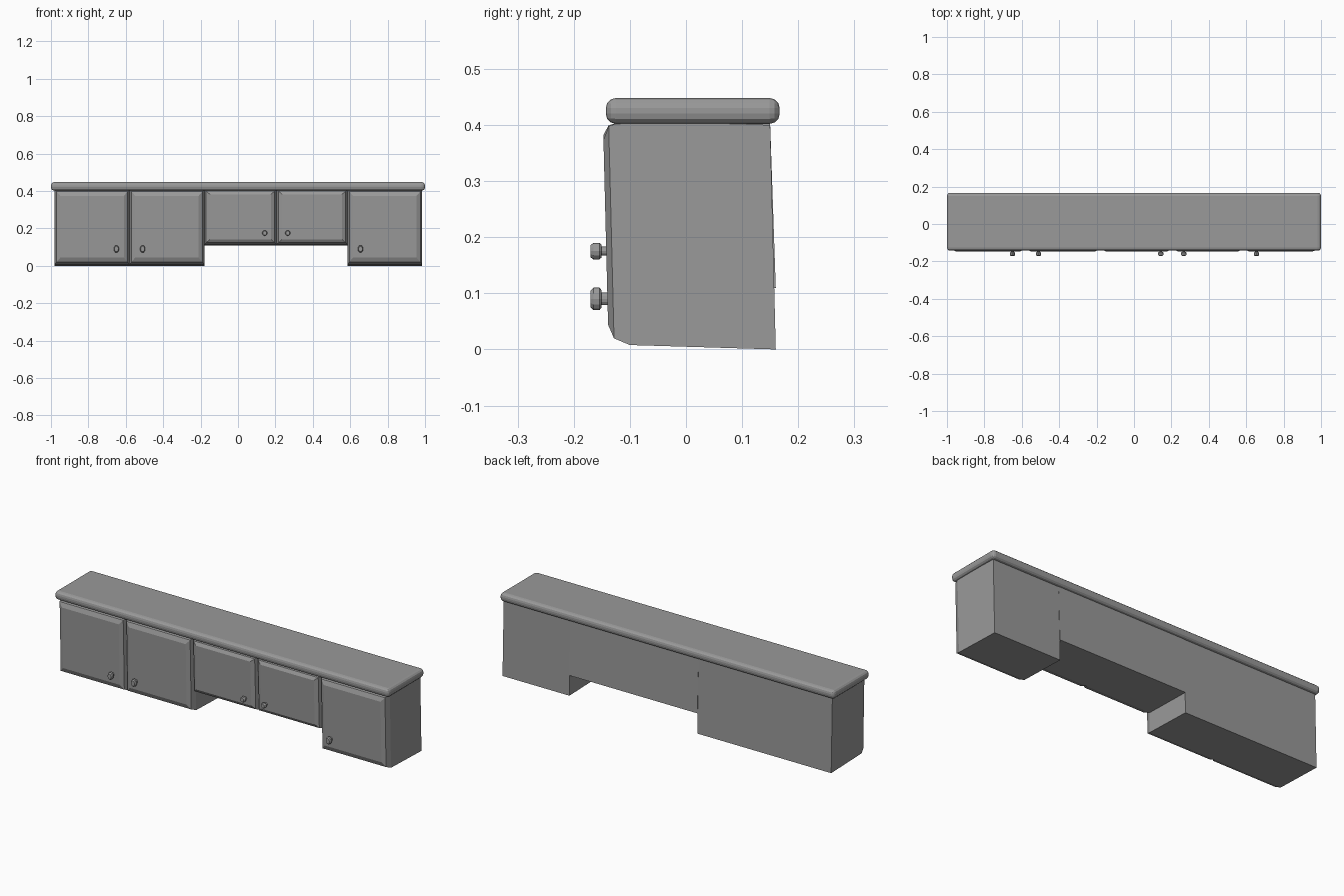
import bpy
import bmesh
from mathutils import Matrix, Vector

if "Cube" in bpy.data.objects:
    bpy.data.objects.remove(bpy.data.objects["Cube"], do_unlink=True)

GREY = (0.32, 0.32, 0.32, 1)
mat = bpy.data.materials.new("plain grey")
mat.use_nodes = True
mat.diffuse_color = GREY
mat.node_tree.nodes["Principled BSDF"].inputs["Base Color"].default_value = GREY


def finish(name, bm):
    bmesh.ops.recalc_face_normals(bm, faces=bm.faces)
    mesh = bpy.data.meshes.new(name)
    bm.to_mesh(mesh)
    bm.free()
    mesh.materials.append(mat)
    obj = bpy.data.objects.new(name, mesh)
    bpy.context.collection.objects.link(obj)
    return obj


def loft(bm, rings):
    loops = [[bm.verts.new(p) for p in ring] for ring in rings]
    for a, b in zip(loops, loops[1:]):
        for i in range(len(a)):
            j = (i + 1) % len(a)
            bm.faces.new((a[i], a[j], b[j], b[i]))
    bm.faces.new(loops[0])
    bm.faces.new(loops[-1])


TOP = 0.405


def lean(p, x, squash):
    """Lean the carcass slightly and shorten it upward from the floor."""
    y = p[1] - 0.025 * p[2]
    z = p[2] + 0.03 * (0.16 - p[1])
    return Vector((x + p[0], y, TOP - (TOP - z) * squash))


# Cabinet box with a chamfered front
def cabinet(name, x, width, squash):
    bm = bmesh.new()
    rings = []
    for y, dx, dz in ((0.16, 0, 0), (-0.10, 0, 0),
                      (-0.128, 0.010, 0.011), (-0.138, 0.03, 0.035)):
        w, lo, hi = width / 2 - dx, dz, 0.40 - dz
        rings.append([lean(p, x, squash) for p in
                      ((-w, y, lo), (w, y, lo), (w, y, hi), (-w, y, hi))])
    loft(bm, rings)
    finish(name, bm)


# Round knob turned around the y axis
def knob(name, x, squash):
    bm = bmesh.new()
    bmesh.ops.create_circle(bm, segments=12, radius=1)
    circle = [v.co.copy() for v in bm.verts]
    bm.clear()
    z = TOP - (TOP - 0.09) * squash
    profile = ((-0.135, 0.011), (-0.151, 0.011), (-0.151, 0.016),
               (-0.154, 0.02), (-0.165, 0.02), (-0.17, 0.015))
    loft(bm, [[(x + c.x * r * 0.7, y, z + c.y * r * squash) for c in circle]
              for y, r in profile])
    finish(name, bm)


# Centre, width, height factor and knob side of each cabinet
units = (("far_right", -0.78, 0.40, 1, 1), ("right", -0.38, 0.40, 1, -1),
         ("middle_right", 0.013, 0.386, 0.73, 1),
         ("middle_left", 0.396, 0.38, 0.73, -1), ("far_left", 0.785, 0.40, 1, -1))
for side, x, width, squash, hand in units:
    cabinet(side + "_cabinet", x, width, squash)
    knob(side + "_knob", x + hand * 0.13, squash)

# Rounded countertop
bm = bmesh.new()
bmesh.ops.create_cube(bm, size=1, matrix=Matrix.Translation((0, 0.012, 0.425))
                      @ Matrix.Diagonal((2, 0.31, 0.046, 1)))
counter = finish("countertop", bm)
bevel = counter.modifiers.new("rounded_edges", "BEVEL")
bevel.width = 0.018
bevel.segments = 3
